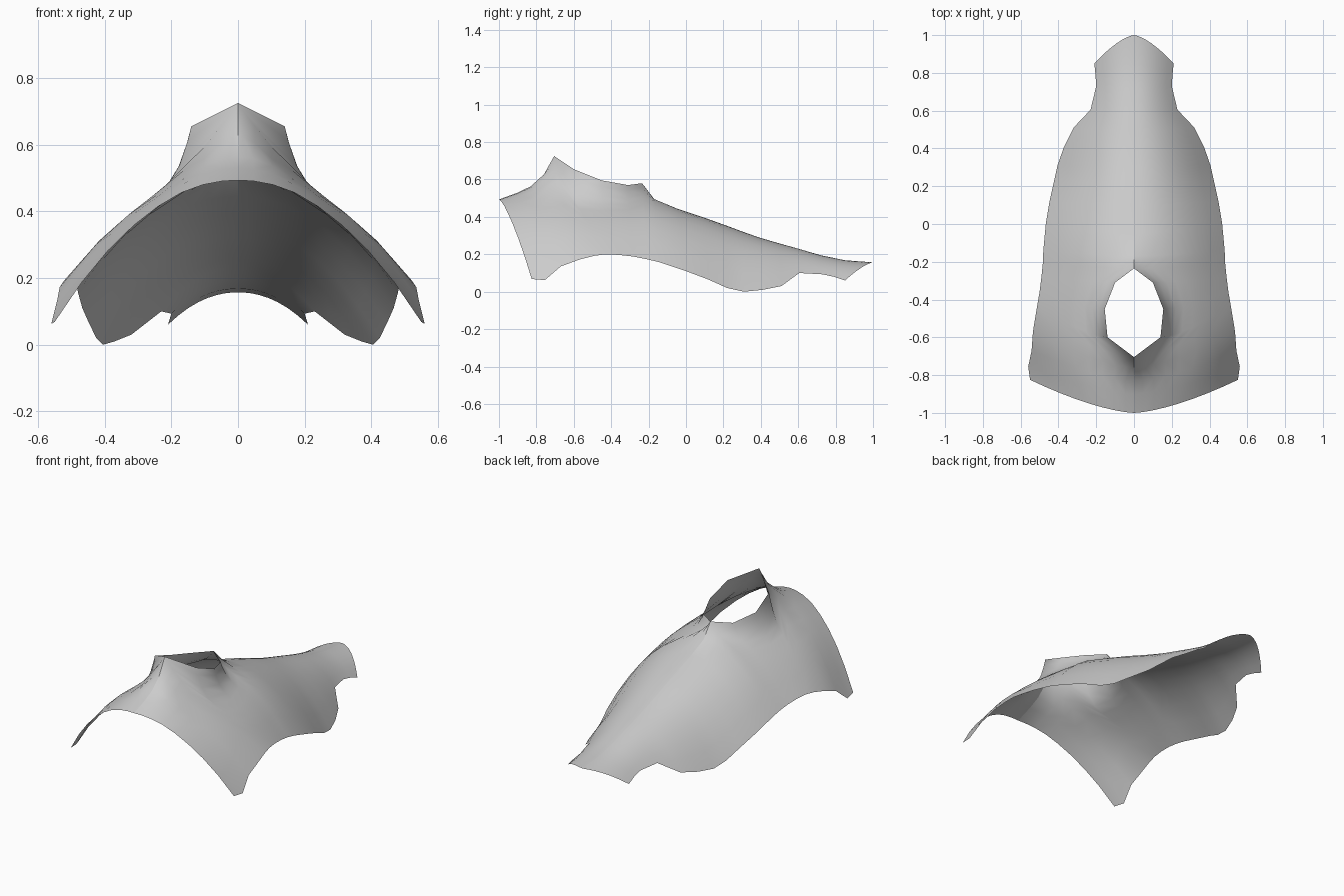
import bpy, bmesh, math
from mathutils import Vector

cube = bpy.data.objects.get("Cube")
if cube:
    bpy.data.objects.remove(cube, do_unlink=True)

# Stations from front to back: inner edge (x, y), virtual crown height
INNER = [(0, -1, .485), (0, -.9, .505), (0, -.83, .51), (0, -.76, .51),
         (0, -.705, .51), (.14, -.6, .51), (.155, -.45, .51), (.1, -.31, .495),
         (0, -.235, .49), (0, -.17, .485), (0, -.05, .445), (0, .1, .395),
         (0, .22, .352), (0, .30, .322), (0, .39, .29), (0, .5, .258),
         (0, .6, .23), (0, .72, .195), (0, .85, .168), (0, 1, .157)]
# Matching hem points (x, y, z)
HEM = [(.55, -.825, .068), (.56, -.755, .062), (.542, -.67, .135), (.535, -.57, .172),
       (.522, -.49, .192), (.512, -.43, .2), (.5, -.36, .197), (.49, -.28, .188),
       (.483, -.21, .174), (.48, -.14, .157), (.467, 0, .11), (.447, .12, .065),
       (.425, .22, .02), (.405, .31, 0), (.37, .41, .01), (.32, .51, .03),
       (.23, .605, .1), (.2, .73, .093), (.204, .79, .08), (.21, .85, .06)]
RIM_ROWS = range(4, 9)
RIM_Z = [.725, .655, .595, .57, .58]
SEGMENTS = 8


def arch(row, x):
    """Height of the plain arched sheet on one station."""
    crown, hem = INNER[row][2], HEM[row]
    return crown - (crown - hem[2]) * (x / hem[0]) ** 2.1


# Neck opening rim: plan position and lift above the plain sheet
rim = [(Vector(INNER[r][:2]), z - arch(r, INNER[r][0])) for r, z in zip(RIM_ROWS, RIM_Z)]


def collar_lift(x, y):
    """Extra height near the neck opening, fading with distance from its rim."""
    p = Vector((x, y))
    best = None
    for (a, ha), (b, hb) in zip(rim, rim[1:]):
        ab = b - a
        t = min(1, max(0, (p - a).dot(ab) / ab.length_squared))
        q = a + ab * t
        d = (p - q).length
        if best is None or d < best[0]:
            best = (d, ha + (hb - ha) * t, q.y)
    d, lift, rim_y = best
    reach = .03 + .06 * min(1, max(0, (-.58 - rim_y) / .12))
    return lift * math.exp(-d / reach)


# Left half of the draped sheet
bm = bmesh.new()
grid = []
for r, (inner, hem) in enumerate(zip(INNER, HEM)):
    spacing = 1.7 if 3 <= r <= 8 else 1.2
    row = []
    for j in range(SEGMENTS + 1):
        t = (j / SEGMENTS) ** spacing
        x = inner[0] + (hem[0] - inner[0]) * t
        y = inner[1] + (hem[1] - inner[1]) * t ** 1.5
        row.append(bm.verts.new((x, y, arch(r, x) + collar_lift(x, y))))
    grid.append(row)
for a, b in zip(grid, grid[1:]):
    for j in range(SEGMENTS):
        bm.faces.new((a[j], a[j + 1], b[j + 1], b[j]))

mesh = bpy.data.meshes.new("draped_cover")
bm.to_mesh(mesh)
bm.free()
cover = bpy.data.objects.new("draped_cover", mesh)
bpy.context.collection.objects.link(cover)

# Mirror to the right half
mirror = cover.modifiers.new("Mirror", 'MIRROR')
mirror.use_axis[0] = True
mirror.use_clip = True
mirror.merge_threshold = .0005
bpy.context.view_layer.objects.active = cover
cover.select_set(True)
bpy.ops.object.modifier_apply(modifier=mirror.name)

# Smooth cloth with a creased centre ridge
bpy.ops.object.shade_smooth_by_angle(angle=math.radians(50))
for edge in mesh.edges:
    if all(abs(mesh.vertices[v].co.x) < .001 for v in edge.vertices):
        edge.use_edge_sharp = True

# Plain grey material
grey = bpy.data.materials.new("light_grey")
grey.use_nodes = True
colour = (.6, .6, .6, 1)
grey.diffuse_color = colour
grey.node_tree.nodes["Principled BSDF"].inputs["Base Color"].default_value = colour
mesh.materials.append(grey)
